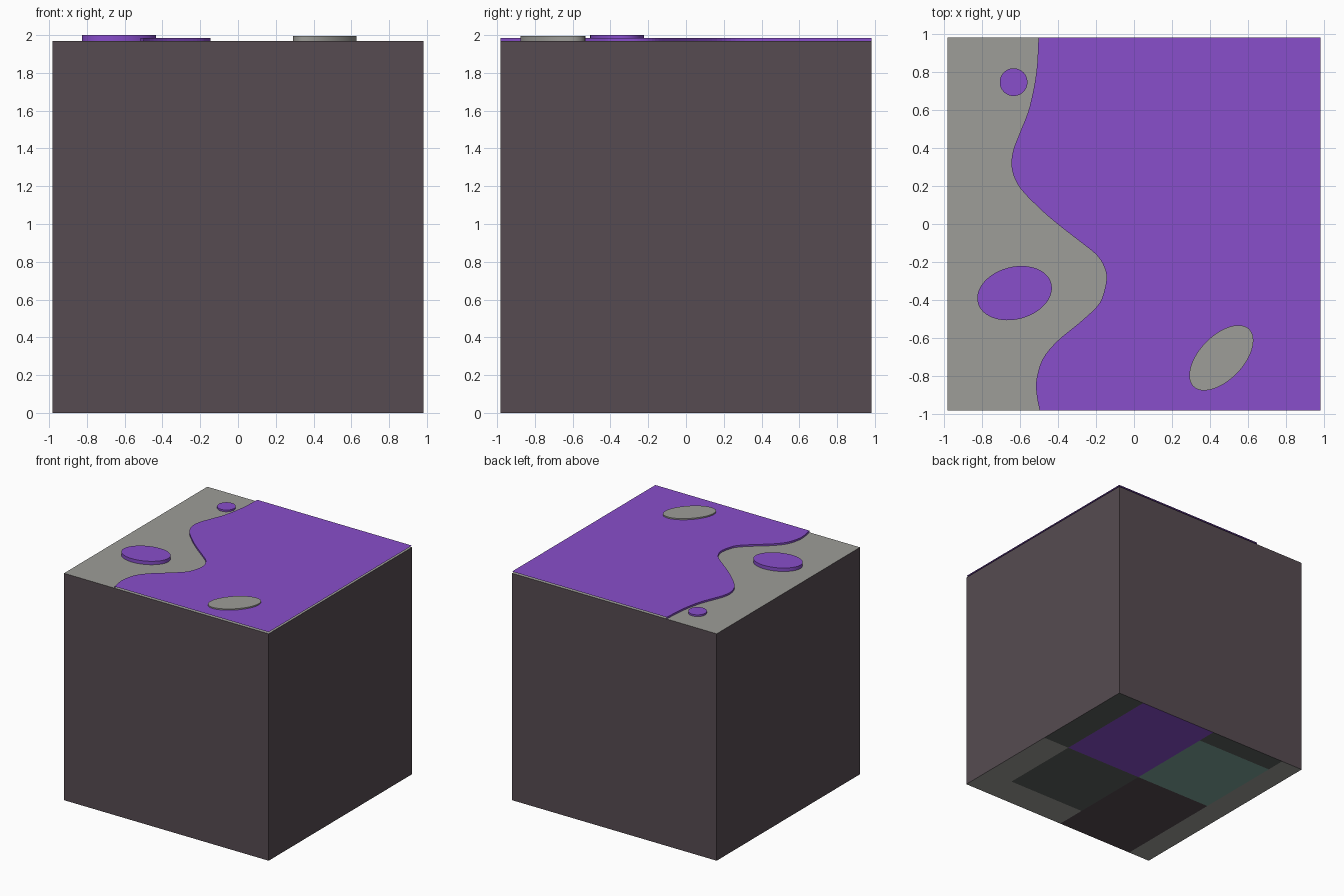
import bpy, math
from mathutils import Vector

if "Cube" in bpy.data.objects:
    bpy.data.objects.remove(bpy.data.objects["Cube"])

H = 0.983          # half width of the block
TOP = 1.97         # top of the block
MID = 1.985        # top of the raised sheet
HIGH = 2.0         # top of the tall discs


def material(name, rgb):
    lin = [((c / 255 + 0.055) / 1.055) ** 2.4 for c in rgb]
    m = bpy.data.materials.new(name)
    m.diffuse_color = (*lin, 1)
    m.use_nodes = True
    m.node_tree.nodes["Principled BSDF"].inputs["Base Color"].default_value = m.diffuse_color
    return m


brown = material("dark brown", (86, 75, 81))
purple = material("purple", (136, 78, 203))
grey = material("warm grey", (157, 157, 152))
slate = material("dark slate", (92, 97, 94))
teal = material("dusty teal", (126, 166, 155))


def mesh_object(name, verts, faces, mat):
    me = bpy.data.meshes.new(name)
    me.from_pydata(verts, [], faces)
    me.materials.append(mat)
    ob = bpy.data.objects.new(name, me)
    bpy.context.scene.collection.objects.link(ob)
    return ob


def rectangle(name, x0, x1, y0, y1, z, mat, down=False):
    face = (3, 2, 1, 0) if down else (0, 1, 2, 3)
    mesh_object(name, [(x0, y0, z), (x1, y0, z), (x1, y1, z), (x0, y1, z)], [face], mat)


def disc(name, cx, cy, a, b, angle, z, mat, n=48):
    """Raised elliptical disc standing on the block top."""
    c, s = math.cos(math.radians(angle)), math.sin(math.radians(angle))
    ring = []
    for i in range(n):
        t = 2 * math.pi * i / n
        u, v = a * math.cos(t), b * math.sin(t)
        ring.append((cx + u * c - v * s, cy + u * s + v * c))
    verts = [(x, y, TOP) for x, y in ring] + [(x, y, z) for x, y in ring]
    faces = [(i, (i + 1) % n, n + (i + 1) % n, n + i) for i in range(n)]
    faces.append(tuple(range(n, 2 * n)))
    mesh_object(name, verts, faces, mat)
    ob = bpy.data.objects[name]
    bpy.context.view_layer.objects.active = ob
    ob.select_set(True)
    bpy.ops.object.shade_smooth_by_angle(angle=math.radians(30))
    ob.select_set(False)


# block walls
corners = [(-H, -H), (H, -H), (H, H), (-H, H)]
mesh_object("block_walls",
            [(x, y, z) for z in (0, TOP) for x, y in corners],
            [(i, (i + 1) % 4, 4 + (i + 1) % 4, 4 + i) for i in range(4)], brown)

# grey top
rectangle("block_top", -H, H, -H, H, TOP, grey)

# patchwork underside
XA, XB, XC = -0.773, -0.03, 0.725
YA, YB, YC = -0.71, 0.02, 0.81
patches = [
    ("purple_patch", XB, XC, YB, H, purple),
    ("teal_patch", XA, XB, YB, YC, teal),
    ("brown_patch", XA, XB, -H, YB, brown),
    ("slate_side_patch", XC, H, YB, H, slate),
    ("slate_middle_patch", XB, XC, YA, YB, slate),
    ("slate_back_patch", XA, XB, YC, H, slate),
    ("grey_left_patch", -H, XA, -H, H, grey),
    ("grey_right_patch", XC, H, -H, YB, grey),
    ("grey_front_patch", XB, XC, -H, YA, grey),
]
for name, x0, x1, y0, y1, mat in patches:
    rectangle(name, x0, x1, y0, y1, 0, mat, down=True)

# raised purple sheet with a wavy left edge, open on its outer sides
knots = [(-.503, H), (-.514, .80), (-.55, .616), (-.597, .49), (-.638, .38),
         (-.642, .285), (-.60, .19), (-.50, .085), (-.403, 0), (-.287, -.09),
         (-.197, -.163), (-.157, -.226), (-.145, -.29), (-.166, -.384),
         (-.20, -.44), (-.287, -.52), (-.403, -.616), (-.48, -.71),
         (-.513, -.816), (-.513, -.895), (-.497, -H)]
pts = [Vector(k) for k in knots]
pts = [2 * pts[0] - pts[1]] + pts + [2 * pts[-1] - pts[-2]]
wave = []
STEPS = 4
for p0, p1, p2, p3 in zip(pts, pts[1:], pts[2:], pts[3:]):
    for k in range(STEPS):
        t = k / STEPS
        wave.append(0.5 * (2 * p1 + (p2 - p0) * t + (2 * p0 - 5 * p1 + 4 * p2 - p3) * t * t
                           + (3 * p1 - p0 - 3 * p2 + p3) * t ** 3))
wave.append(pts[-2])
verts, faces = [], []
for p in wave:
    verts += [(p.x, p.y, TOP), (p.x, p.y, MID), (H, p.y, MID)]
for i in range(len(wave) - 1):
    a, b = 3 * i, 3 * i + 3
    faces += [(a, b, b + 1, a + 1), (a + 1, b + 1, b + 2, a + 2)]
mesh_object("wavy_sheet", verts, faces, purple)

# raised spots
disc("small_spot", -.634, .747, .073, .073, 0, MID, purple)
disc("large_spot", -.629, -.364, .2, .138, 15, HIGH, purple)
disc("grey_spot", .46, -.705, .211, .116, 46, HIGH - 0.004, grey)
